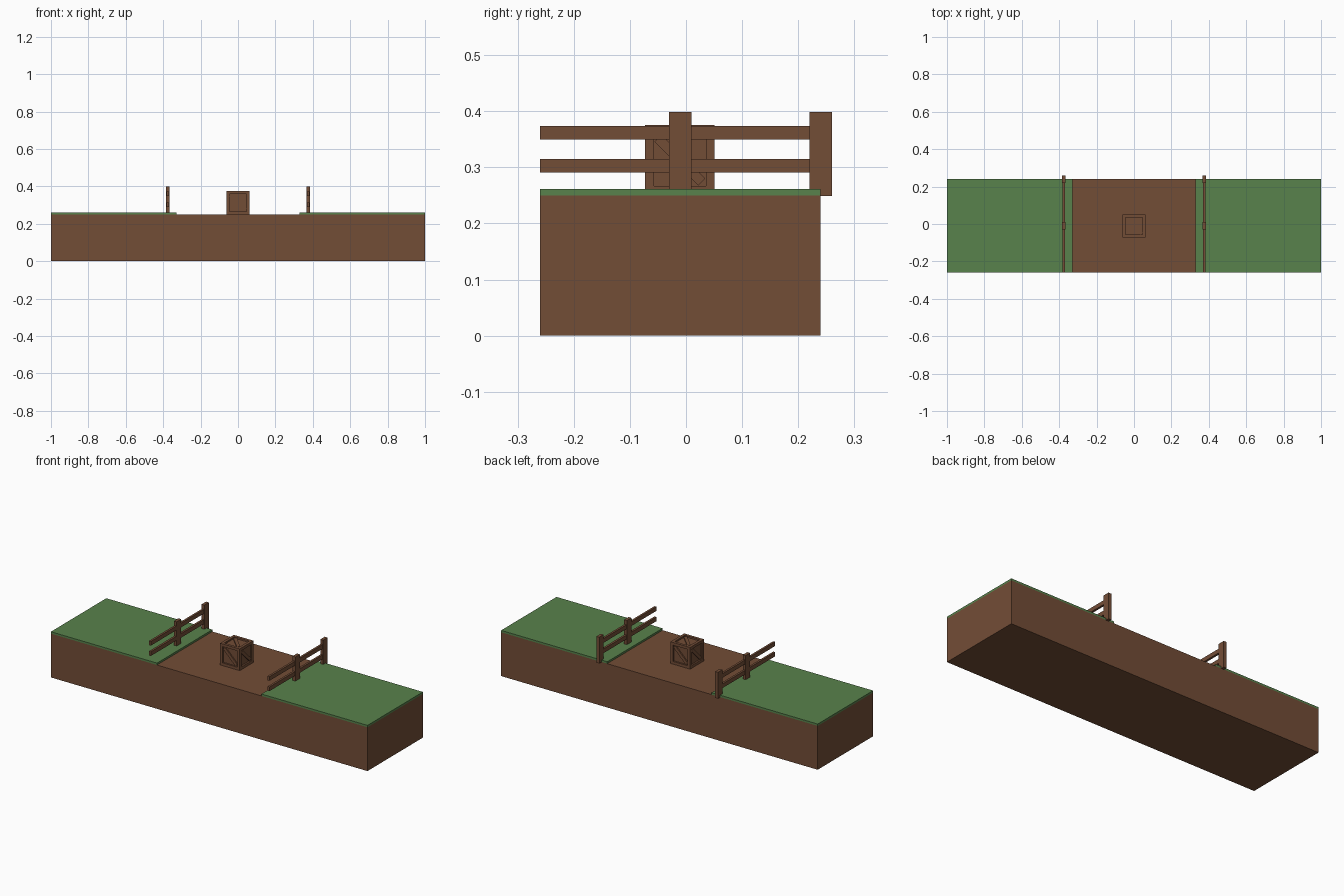
import bpy, bmesh, math
from mathutils import Matrix, Vector

if "Cube" in bpy.data.objects:
    bpy.data.objects.remove(bpy.data.objects["Cube"])


def material(name, rgb):
    m = bpy.data.materials.new(name)
    m.diffuse_color = (*rgb, 1)
    m.use_nodes = True
    m.node_tree.nodes["Principled BSDF"].inputs["Base Color"].default_value = m.diffuse_color
    return m


brown = material("earth_brown", (0.171, 0.074, 0.037))
green = material("grass_green", (0.098, 0.223, 0.072))


def add_object(name, bm, mat):
    bmesh.ops.recalc_face_normals(bm, faces=bm.faces)
    me = bpy.data.meshes.new(name)
    bm.to_mesh(me)
    bm.free()
    me.materials.append(mat)
    ob = bpy.data.objects.new(name, me)
    bpy.context.collection.objects.link(ob)
    return ob


def box(name, mat, xs, ys, zs):
    lo, hi = Vector((xs[0], ys[0], zs[0])), Vector((xs[1], ys[1], zs[1]))
    bm = bmesh.new()
    bmesh.ops.create_cube(bm, size=1, matrix=Matrix.Translation((lo + hi) / 2)
                          @ Matrix.Diagonal((*(hi - lo), 1)))
    return add_object(name, bm, mat)


# Earth block
Y = (-0.26, 0.24)
box("earth_block", brown, (-1, 1), Y, (0, 0.25))

for side, s in (("left", -1), ("right", 1)):
    # Grass layer
    box(f"{side}_grass", green, sorted((s * 0.33, s)), Y, (0.25, 0.261))
    # Fence: two posts and two rails
    x = s * 0.375
    for part, y in (("middle", -0.01), ("back", 0.24)):
        box(f"{side}_{part}_fence_post", brown, (x - 0.009, x + 0.009),
            (y - 0.02, y + 0.02), (0.249, 0.399))
    for part, z in (("lower", 0.303), ("upper", 0.362)):
        box(f"{side}_{part}_fence_rail", brown, (x - 0.006, x + 0.006),
            Y, (z - 0.012, z + 0.012))

# Crate: cube with recessed panels
H = 0.062
centre = Matrix.Translation((0, -0.011, 0.25 + H + 0.001))
bm = bmesh.new()
bmesh.ops.create_cube(bm, size=2 * H)
panels = list(bm.faces)
bmesh.ops.inset_individual(bm, faces=panels, thickness=0.022, depth=0)
bmesh.ops.inset_individual(bm, faces=panels, thickness=0, depth=-0.009)
# Diagonal brace on each side and the top
turns = [Matrix.Rotation(i * math.pi / 2, 4, "Z") for i in range(4)]
turns.append(Matrix.Rotation(-math.pi / 2, 4, "X"))
for turn in turns:
    bmesh.ops.create_cube(bm, size=1, matrix=turn
                          @ Matrix.Translation((0, -H + 0.007, 0))
                          @ Matrix.Rotation(math.pi / 4, 4, "Y")
                          @ Matrix.Diagonal((0.11, 0.01, 0.018, 1)))
bmesh.ops.transform(bm, matrix=centre, verts=bm.verts)
add_object("crate", bm, brown)
